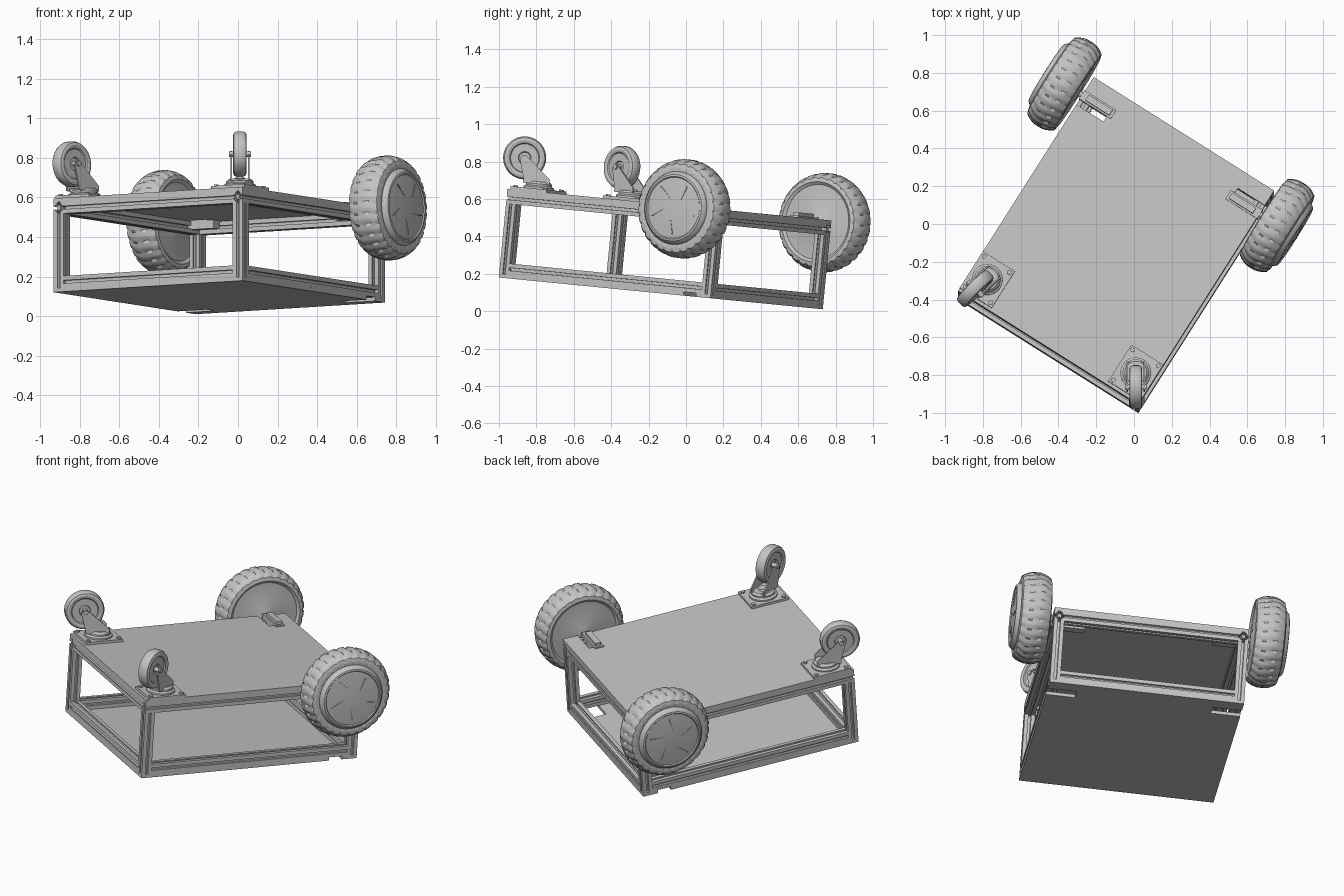
import bpy, bmesh, math
from mathutils import Matrix, Vector

cube = bpy.data.objects.get("Cube")
if cube:
    bpy.data.objects.remove(cube)

# One plain metal grey for every part
grey = bpy.data.materials.new("plain_grey")
grey.use_nodes = True
COLOUR = (0.55, 0.55, 0.55, 1)
grey.diffuse_color = COLOUR
grey.node_tree.nodes["Principled BSDF"].inputs["Base Color"].default_value = COLOUR

W, L, H = 1.13, 1.345, 0.477    # chassis width, length, height
BEAM, PANEL = 0.06, 0.02        # beam side, panel thickness

# Whole cart is turned about z and pitched about x
YAW = math.radians(-32.3)
POSE = (Matrix.Translation((-0.095, -0.135, 0.095))
        @ Matrix.Rotation(math.radians(-5.6), 4, 'X')
        @ Matrix.Rotation(YAW, 4, 'Z'))


def move(x, y, z):
    return Matrix.Translation((x, y, z))


def turn(degrees, axis):
    return Matrix.Rotation(math.radians(degrees), 4, axis)


def finish(name, bm, matrix):
    bmesh.ops.recalc_face_normals(bm, faces=bm.faces)
    mesh = bpy.data.meshes.new(name)
    bm.to_mesh(mesh)
    bm.free()
    mesh.materials.append(grey)
    mesh.shade_smooth()
    mesh.set_sharp_from_angle(angle=math.radians(30))
    ob = bpy.data.objects.new(name, mesh)
    bpy.context.collection.objects.link(ob)
    ob.matrix_world = POSE @ matrix
    return ob


def prism(name, outline, height, matrix):
    """Extrude an xy outline along z, starting at zero."""
    bm = bmesh.new()
    face = bm.faces.new([bm.verts.new((x, y, 0)) for x, y in outline])
    new = bmesh.ops.extrude_face_region(bm, geom=[face])["geom"]
    for v in new:
        if isinstance(v, bmesh.types.BMVert):
            v.co.z += height
    return finish(name, bm, matrix)


def box(name, size, matrix):
    x, y, z = (s / 2 for s in size)
    return prism(name, [(-x, -y), (x, -y), (x, y), (-x, y)], 2 * z,
                 matrix @ move(0, 0, -z))


def lathe(name, profile, matrix, segments=48, tread=(), depth=0.0):
    """Revolve (radius, z) points about z; tread rows get wavy grooves."""
    bm = bmesh.new()
    rings = []
    for i, (r, z) in enumerate(profile):
        if r == 0:
            rings.append([bm.verts.new((0, 0, z))] * segments)
            continue
        ring = []
        for j in range(segments):
            a = math.tau * j / segments
            groove = i in tread and (j + (i // 2) % 2) % 4 == 0
            rr = r - depth if groove else r
            ring.append(bm.verts.new((rr * math.cos(a), rr * math.sin(a), z)))
        rings.append(ring)
    for a, b in zip(rings, rings[1:]):
        for j in range(segments):
            k = (j + 1) % segments
            quad = list(dict.fromkeys([a[j], a[k], b[k], b[j]]))
            if len(quad) > 2:
                bm.faces.new(quad)
    return finish(name, bm, matrix)


# Slotted beam section: one side turned four times
side = [(-.5, -.5), (-.13, -.5), (-.13, -.38), (-.26, -.32), (-.12, -.18),
        (.12, -.18), (.26, -.32), (.13, -.38), (.13, -.5)]
section = []
for q in range(4):
    rot = Matrix.Rotation(q * math.pi / 2, 2)
    section += [tuple(rot @ Vector(p) * BEAM) for p in side]


def beam(name, length, matrix):
    return prism(name, section, length, matrix @ move(0, 0, -length / 2))


# Top and bottom panels, notched beside the drive axles
x, y = W / 2, L / 2
half = [(x, -y), (x, 0.5), (x - 0.17, 0.5), (x - 0.17, 0.58), (x, 0.58), (x, y)]
panel = half + [(-px, py) for px, py in reversed(half)]
prism("bottom_panel", panel, PANEL, move(0, 0, 0))
prism("top_panel", panel, PANEL, move(0, 0, H - PANEL))

# Slotted beam frame
bx, by = (W - BEAM) / 2, (L - BEAM) / 2
low, high = PANEL + BEAM / 2, H - PANEL - BEAM / 2
post = high - BEAM / 2 - PANEL
for s, tag in ((1, "left"), (-1, "right")):
    beam(f"upper_side_rail_{tag}", L, move(s * bx, 0, high) @ turn(90, 'X'))
    beam(f"lower_side_rail_{tag}", L - 2 * BEAM, move(s * bx, 0, low) @ turn(90, 'X'))
    for t, end in ((-1, "front"), (1, "back")):
        beam(f"{end}_post_{tag}", post, move(s * bx, t * by, PANEL + post / 2))
for t, end in ((-1, "front"), (1, "back")):
    for z, level in ((low, "lower"), (high, "upper")):
        beam(f"{level}_{end}_rail", W - 2 * BEAM, move(0, t * by, z) @ turn(90, 'Y'))

# Drive wheels
tyre = [(.2, -.076), (.215, -.088), (.238, -.083), (.25, -.065), (.259, -.045),
        (.265, -.02), (.265, .02), (.259, .045), (.25, .065), (.238, .083),
        (.215, .09), (.185, .085)]
hub = [(0, -.095), (.035, -.093), (.06, -.083), (.2, -.076), (.196, .088),
       (.19, .1), (.178, .113), (.168, .115), (.163, .109), (.1, .115), (0, .118)]
for s, tag, v in ((1, "left", 0.525), (-1, "right", 0.56)):
    place = move(s * 0.677, v, 0.462) @ turn(s * 90, 'Y')
    lathe(f"drive_tyre_{tag}", tyre, place, 112, range(2, 10), 0.008)
    lathe(f"drive_hub_{tag}", hub, place, 64)
    for k in range(5):
        box(f"hub_rib_{tag}", (0.08, 0.005, 0.006),
            place @ turn(72 * k, 'Z') @ move(0.1, 0, 0.115) @ turn(14, 'Z'))
    lathe(f"axle_{tag}", [(0, -.3), (.016, -.3), (.016, -.08), (0, -.08)], place, 24)
    # Axle clamp: base block and raised cap
    box(f"axle_block_{tag}", (0.2, 0.055, 0.07), move(s * 0.47, v, 0.45))
    box(f"axle_cap_{tag}", (0.15, 0.035, 0.02), move(s * 0.46, v, 0.493))

# Swivel casters
caster_tyre = [(.0, -.014), (.03, -.014), (.034, -.024), (.075, -.024), (.08, -.03),
               (.095, -.034), (.108, -.03), (.115, -.016)]
caster_tyre += [(r, -z) for r, z in reversed(caster_tyre)]
swivel = [(0, 0), (.082, 0), (.082, .012), (.07, .02), (.07, .03), (.058, .042),
          (.03, .042), (.025, .05), (0, .05)]
fork = [(-.055, 0), (.085, 0), (.085, .02), (.115, .125), (.105, .145),
        (.085, .148), (.068, .135), (-.055, .03)]
for s, tag, heading in ((1, "left", -90), (-1, "right", -135)):
    base = move(s * 0.465, -0.54, H)
    box(f"caster_plate_{tag}", (0.2, 0.23, 0.015), base @ move(0, 0, 0.0075))
    for i in (-1, 1):
        for j in (-1, 1):
            lathe(f"caster_bolt_{tag}", [(.013, 0), (.013, .008), (0, .008)],
                  base @ move(i * 0.08, j * 0.095, 0.015), 6)
    head = base @ move(0, 0, 0.012) @ turn(heading - math.degrees(YAW), 'Z')
    lathe(f"caster_swivel_{tag}", swivel, head)
    # Fork legs stand either side of the wheel
    for i in (-1, 1):
        prism(f"caster_fork_{tag}", fork, 0.008,
              head @ move(0, i * 0.044 + 0.004, 0.028) @ turn(90, 'X'))
    box(f"caster_crown_{tag}", (0.12, 0.09, 0.012), head @ move(0.005, 0, 0.034))
    hubspot = head @ move(0.09, 0, 0.161) @ turn(90, 'X')
    lathe(f"caster_wheel_{tag}", caster_tyre, hubspot)
    lathe(f"caster_axle_{tag}", [(0, -.056), (.014, -.056), (.014, .056), (0, .056)],
          hubspot, 16)
